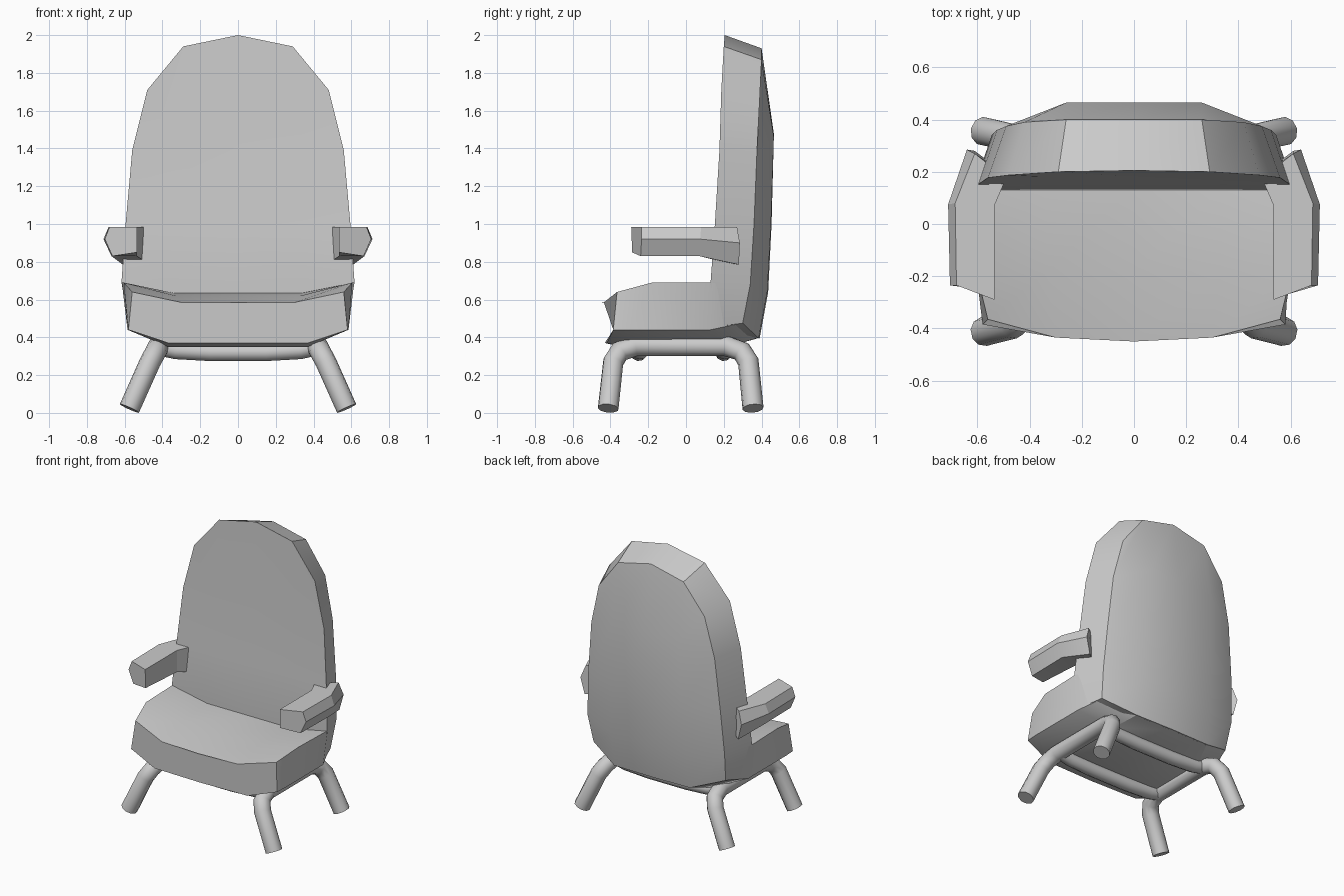
import bpy, bmesh, math
from mathutils import Vector

if "Cube" in bpy.data.objects:
    bpy.data.objects.remove(bpy.data.objects["Cube"])


def finish(name, bm, angle=30, mirror=False):
    bmesh.ops.recalc_face_normals(bm, faces=bm.faces[:])
    me = bpy.data.meshes.new(name)
    bm.to_mesh(me)
    bm.free()
    ob = bpy.data.objects.new(name, me)
    bpy.context.collection.objects.link(ob)
    bpy.ops.object.select_all(action='DESELECT')
    bpy.context.view_layer.objects.active = ob
    ob.select_set(True)
    bpy.ops.object.shade_smooth_by_angle(angle=math.radians(angle))
    if mirror:
        ob.modifiers.new("mirror", 'MIRROR').use_mirror_merge = False
    return ob


def loft(bm, rings, caps=True):
    vs = [[bm.verts.new(p) for p in r] for r in rings]
    n = len(vs[0])
    for a, b in zip(vs, vs[1:]):
        for i in range(n):
            j = (i + 1) % n
            bm.faces.new((a[i], a[j], b[j], b[i]))
    if caps:
        bm.faces.new(vs[0])
        bm.faces.new(vs[-1])


def mirrored(half):
    """Centre-to-centre half section closed by its mirror image."""
    return half + [(-x, y, z) for x, y, z in reversed(half[1:-1])]


def tube(name, pts, r, n=10, mirror=False):
    pts = [Vector(p) for p in pts]
    rings = []
    u = None
    for i, p in enumerate(pts):
        t0 = (pts[i] - pts[max(i - 1, 0)]).normalized()
        t1 = (pts[min(i + 1, len(pts) - 1)] - pts[i]).normalized()
        t = (t0 + t1).normalized()
        if u is None:
            u = t.orthogonal()
        u = (u - t * u.dot(t)).normalized()
        w = t.cross(u)
        rings.append([p + r * (u * math.cos(k * math.tau / n) + w * math.sin(k * math.tau / n))
                      for k in range(n)])
    bm = bmesh.new()
    loft(bm, rings)
    return finish(name, bm, 50, mirror)


# Seat: sections from front to back (top centre out to the side, round to bottom centre)
seat = [
    [(0, -.45, .585), (.30, -.435, .585), (.56, -.365, .64), (.58, -.385, .44), (.37, -.42, .37), (0, -.43, .37)],
    [(0, -.18, .62), (.33, -.18, .62), (.605, -.18, .69), (.585, -.30, .44), (.37, -.34, .35), (0, -.34, .35)],
    [(0, .14, .635), (.34, .14, .635), (.615, .14, .69), (.585, .13, .44), (.36, .22, .35), (0, .22, .35)],
    [(0, .30, .635), (.32, .30, .635), (.55, .28, .65), (.52, .295, .475), (.30, .375, .395), (0, .38, .395)],
]
bm = bmesh.new()
loft(bm, [mirrored(s) for s in seat])
finish("seat", bm, 28)

# Backrest: front and rear grids, each row given as centre, middle, edge
front = [
    [(0, .205, 2.0), (.29, .20, 1.94), (.48, .187, 1.71)],
    [(0, .18, 1.39), (.33, .18, 1.39), (.56, .177, 1.39)],
    [(0, .155, 1.0), (.35, .155, 1.0), (.595, .153, 1.0)],
    [(0, .13, .64), (.35, .13, .64), (.617, .13, .69)],
    [(0, .15, .42), (.32, .15, .42), (.575, .15, .455)],
]
rear = [
    [(0, .40, 1.93), (.26, .40, 1.87), (.42, .39, 1.66)],
    [(0, .465, 1.48), (.26, .465, 1.46), (.49, .375, 1.37)],
    [(0, .453, 1.0), (.28, .45, 1.0), (.525, .36, 1.0)],
    [(0, .435, .64), (.29, .43, .64), (.545, .34, .68)],
    [(0, .39, .395), (.30, .385, .395), (.525, .30, .475)],
]
bm = bmesh.new()


def grid(rows):
    full = [[(-x, y, z) for x, y, z in reversed(r[1:])] + r for r in rows]
    vs = [[bm.verts.new(p) for p in r] for r in full]
    for a, b in zip(vs, vs[1:]):
        for i in range(4):
            bm.faces.new((a[i], a[i + 1], b[i + 1], b[i]))
    return vs[0] + [r[-1] for r in vs[1:]] + vs[-1][-2::-1] + [r[0] for r in vs[-2:0:-1]]


rim_a, rim_b = grid(front), grid(rear)
for i in range(len(rim_a)):
    j = (i + 1) % len(rim_a)
    bm.faces.new((rim_a[i], rim_a[j], rim_b[j], rim_b[i]))
finish("backrest", bm, 30)

# Armrests: five-sided section swept back and turned into the backrest
arm = [
    [(.535, -.29, .985), (.68, -.235, .985), (.705, -.235, .92), (.665, -.24, .83), (.535, -.285, .85)],
    [(.535, .07, .985), (.685, .08, .985), (.712, .075, .92), (.67, .07, .83), (.535, .07, .83)],
    [(.49, .175, .985), (.61, .27, .985), (.64, .285, .90), (.61, .28, .785), (.49, .19, .80)],
]
bm = bmesh.new()
loft(bm, arm)
finish("armrest", bm, 20, True)

# Bent tube legs, one pair per side
tube("side_leg_frame", [(.575, -.412, .024), (.465, -.385, .27), (.435, -.35, .325), (.42, -.27, .355),
                        (.42, .21, .355), (.435, .295, .325), (.465, .33, .27), (.575, .355, .024)],
     .056, mirror=True)

# Cross bars under the seat
for name, y in (("front_cross_bar", -.25), ("rear_cross_bar", .20)):
    tube(name, [(-.42, y, .35), (-.33, y, .33), (-.15, y, .32), (.15, y, .32), (.33, y, .33), (.42, y, .35)], .046)
